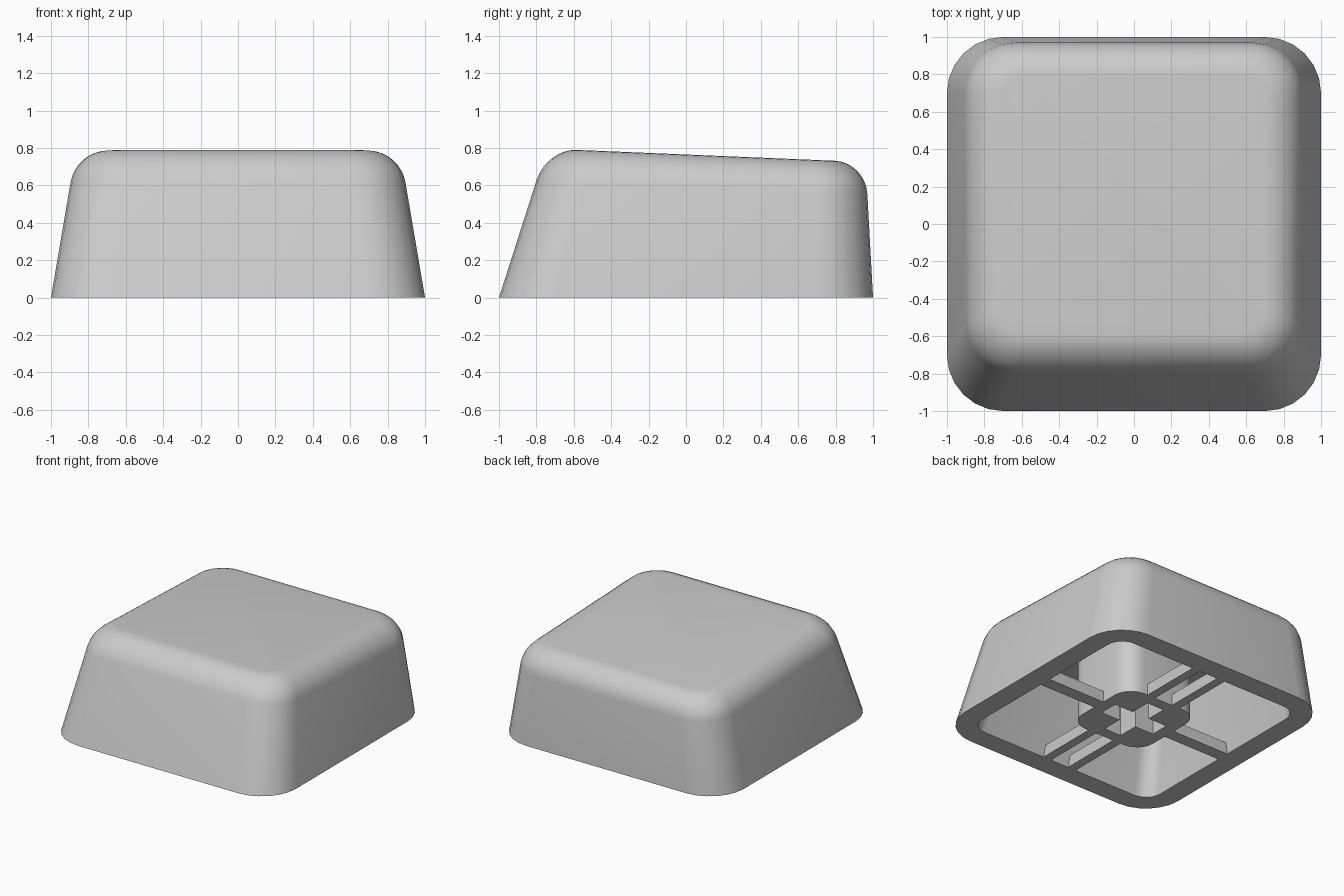
import bpy, bmesh, math

if "Cube" in bpy.data.objects:
    bpy.data.objects.remove(bpy.data.objects["Cube"])

plastic = bpy.data.materials.new("grey_plastic")
plastic.diffuse_color = (0.6, 0.6, 0.6, 1)
plastic.use_nodes = True
plastic.node_tree.nodes["Principled BSDF"].inputs["Base Color"].default_value = plastic.diffuse_color


def rounded_square(h, r, n=6):
    """Outline of a square of half-width h with corner radius r."""
    pts = []
    for q, (sx, sy) in enumerate([(1, 1), (-1, 1), (-1, -1), (1, -1)]):
        for i in range(n + 1):
            a = math.pi / 2 * (q + i / n)
            pts.append((sx * (h - r) + r * math.cos(a), sy * (h - r) + r * math.sin(a)))
    return pts


def taper(x, y, z):
    """Lean the walls: steep at the back, shallow at the front."""
    return (x * (1 - 0.17 * z), y * (1 - 0.1875 * z) + 0.1325 * z, z)


def raise_ring(outline, height):
    """Lift an outline along the leaning walls to a plane that tilts down at the back."""
    ring = []
    for x, y in outline:
        p = (x, y, 0)
        for _ in range(8):
            p = taper(x, y, height - 0.042 * p[1])
        ring.append(p)
    return ring


def finish(bm, name, smooth=True):
    bmesh.ops.recalc_face_normals(bm, faces=bm.faces)
    mesh = bpy.data.meshes.new(name)
    bm.to_mesh(mesh)
    bm.free()
    mesh.materials.append(plastic)
    ob = bpy.data.objects.new(name, mesh)
    bpy.context.collection.objects.link(ob)
    if smooth:
        bpy.ops.object.select_all(action='DESELECT')
        bpy.context.view_layer.objects.active = ob
        ob.select_set(True)
        bpy.ops.object.shade_smooth_by_angle(angle=math.radians(30))
    return ob


def loft(name, rings, smooth=True):
    """Skin a stack of rings and cap both ends."""
    bm = bmesh.new()
    vs = [[bm.verts.new(p) for p in ring] for ring in rings]
    n = len(vs[0])
    for a, b in zip(vs, vs[1:]):
        for i in range(n):
            j = (i + 1) % n
            bm.faces.new((a[i], a[j], b[j], b[i]))
    bm.faces.new(vs[0])
    bm.faces.new(vs[-1])
    return finish(bm, name, smooth)


def prism(name, outline, z0, z1, smooth=True):
    return loft(name, [[(x, y, z) for x, y in outline] for z in (z0, z1)], smooth)


# Shell: cavity, rim, leaning walls, rounded shoulder and tilted top in one skin
outer = rounded_square(1, 0.3)
inner = rounded_square(0.835, 0.13)
TOP = 0.765
wall = raise_ring(outer, TOP - 0.17)
corner = raise_ring(outer, TOP)
flat = raise_ring(rounded_square(0.81, 0.14), TOP)


def shoulder(t):
    ring = []
    for a, c, b in zip(wall, corner, flat):
        p = []
        for i in range(3):
            a1, b1 = a[i] + 0.56 * (c[i] - a[i]), b[i] + 0.56 * (c[i] - b[i])
            p.append((1 - t)**3 * a[i] + 3 * t * (1 - t)**2 * a1 + 3 * t * t * (1 - t) * b1 + t**3 * b[i])
        ring.append(p)
    return ring


rings = [raise_ring(inner, TOP - 0.165),
         [(x, y, 0) for x, y in inner],
         [(x, y, 0) for x, y in outer]]
rings += [shoulder(i / 8) for i in range(9)]
loft("cap_shell", rings)

# Stem with a cross-shaped socket
stem = prism("stem", rounded_square(0.33, 0.15), 0, 0.62)
L, W = 0.24, 0.075
cross = [(L, -W), (L, W), (W, W), (W, L), (-W, L), (-W, W),
         (-L, W), (-L, -W), (-W, -W), (-W, -L), (W, -L), (W, -W)]
cutter = prism("socket_cutter", cross, -0.1, 0.45, False)
cutter.hide_render = True
cutter.hide_viewport = True
cut = stem.modifiers.new("socket", 'BOOLEAN')
cut.operation = 'DIFFERENCE'
cut.solver = 'EXACT'
cut.object = cutter


# Ribs joining the stem to the walls
def rib(name, x0, x1, y0, y1):
    prism(name, [(x0, y0), (x1, y0), (x1, y1), (x0, y1)], 0, 0.09, False)


for s, side in ((1, "right"), (-1, "left")):
    rib("side_rib_" + side, *sorted((s * 0.31, s * 0.86)), -0.05, 0.05)
    for t, end in ((1, "back"), (-1, "front")):
        rib("%s_rib_%s" % (end, side), *sorted((s * 0.08, s * 0.15)), *sorted((t * 0.31, t * 0.86)))
